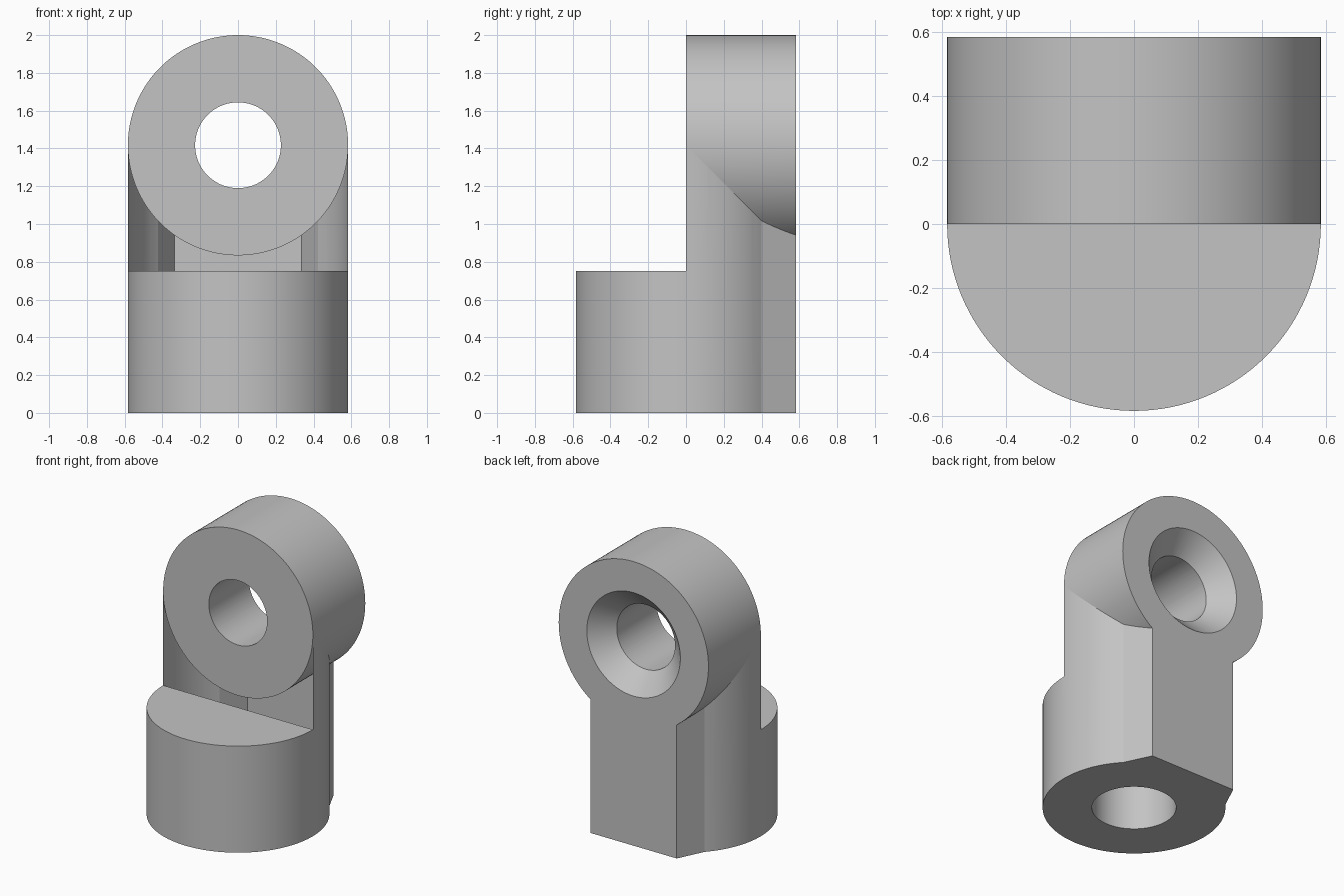
import bpy, bmesh, math
from mathutils import Matrix

R = 0.583          # outer radius of base and eyelet
EYE_Z = 1.417      # height of the eyelet axis
STEP_Z = 0.75      # height of the front step
SEGS = 128

if "Cube" in bpy.data.objects:
    bpy.data.objects.remove(bpy.data.objects["Cube"], do_unlink=True)

grey = bpy.data.materials.new("plain grey")
grey.use_nodes = True
colour = (0.55, 0.55, 0.55, 1)
grey.diffuse_color = colour
grey.node_tree.nodes["Principled BSDF"].inputs["Base Color"].default_value = colour


def finish(name, bm):
    bmesh.ops.recalc_face_normals(bm, faces=bm.faces)
    mesh = bpy.data.meshes.new(name)
    bm.to_mesh(mesh)
    bm.free()
    mesh.materials.append(grey)
    obj = bpy.data.objects.new(name, mesh)
    bpy.context.collection.objects.link(obj)
    return obj


def prism(name, outline, height):
    bm = bmesh.new()
    face = bm.faces.new([bm.verts.new((x, y, 0)) for x, y in outline])
    top = bmesh.ops.extrude_face_region(bm, geom=[face])["geom"]
    bmesh.ops.translate(bm, vec=(0, 0, height),
                        verts=[v for v in top if isinstance(v, bmesh.types.BMVert)])
    return finish(name, bm)


def cone(name, r1, r2, start, end, along_y=False):
    # round solid from start to end, along z or along y at eyelet height
    bm = bmesh.new()
    bmesh.ops.create_cone(bm, cap_ends=True, segments=SEGS, radius1=r1, radius2=r2,
                          depth=end - start,
                          matrix=Matrix.Translation((0, 0, (start + end) / 2)))
    if along_y:
        turn = Matrix.Rotation(-math.pi / 2, 4, 'X')
        bmesh.ops.transform(bm, matrix=Matrix.Translation((0, 0, EYE_Z)) @ turn, verts=bm.verts)
    return finish(name, bm)


def combine(target, tool, operation):
    mod = target.modifiers.new(tool.name, 'BOOLEAN')
    mod.operation, mod.solver, mod.object = operation, 'EXACT', tool
    bpy.context.view_layer.objects.active = target
    bpy.ops.object.modifier_apply(modifier=mod.name)
    bpy.data.objects.remove(tool, do_unlink=True)


# Post: round section with a flat back and two slanted flanks
kink = math.asin(0.4 / R)
outline = [(0.336, R), (-0.336, R), (-R * math.cos(kink), R * math.sin(kink))]
step = 2 * math.pi / SEGS
first = math.ceil((math.pi - kink) / step)
last = SEGS + math.floor(kink / step)
outline += [(R * math.cos(i * step), R * math.sin(i * step)) for i in range(first, last + 1)]
outline.append((R * math.cos(kink), R * math.sin(kink)))
bracket = prism("eyelet_bracket", outline, EYE_Z)

# Front step cut away above the round base
bm = bmesh.new()
bmesh.ops.create_cube(bm, size=2, matrix=Matrix.Translation((0, -1, STEP_Z + 1)))
combine(bracket, finish("step_cutter", bm), 'DIFFERENCE')

# Eyelet barrel, its through hole and the countersink on the back
combine(bracket, cone("eyelet", R, R, 0, R, True), 'UNION')
combine(bracket, cone("bolt_hole", 0.227, 0.227, -0.1, R + 0.1, True), 'DIFFERENCE')
combine(bracket, cone("countersink", 0.217, 0.374, R - 0.147, R + 0.01, True), 'DIFFERENCE')

# Blind socket in the underside
combine(bracket, cone("socket", 0.269, 0.269, -0.1, 0.5), 'DIFFERENCE')

bpy.ops.object.select_all(action='DESELECT')
bracket.select_set(True)
bpy.context.view_layer.objects.active = bracket
bpy.ops.object.shade_smooth_by_angle(angle=math.radians(12))
